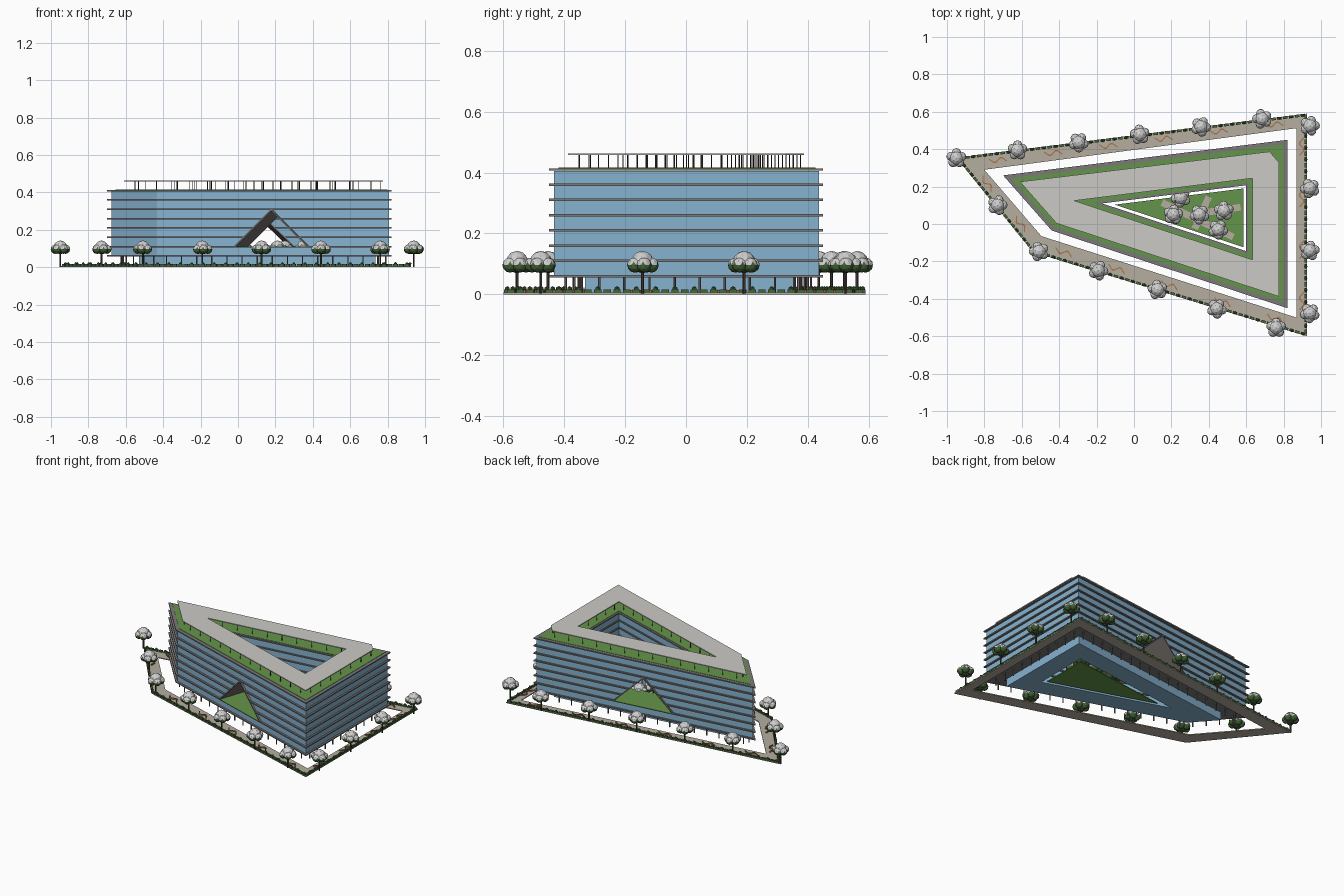
import bpy, bmesh, math
from mathutils import Vector, Matrix

if "Cube" in bpy.data.objects:
    bpy.data.objects.remove(bpy.data.objects["Cube"])


def material(name, *rgb):
    m = bpy.data.materials.new(name)
    m.use_nodes = True
    m.diffuse_color = (*rgb, 1)
    m.node_tree.nodes["Principled BSDF"].inputs["Base Color"].default_value = (*rgb, 1)
    return m


GLASS = material("blue glass", .24, .45, .63)
SLAB = material("dark grey slab", .2, .19, .19)
LINING = material("warm grey lining", .17, .15, .14)
CANOPY = material("pale grey canopy", .6, .59, .56)
LAWN = material("lawn green", .13, .3, .07)
PAVING = material("beige paving", .46, .42, .35)
LEAF = material("dark leaf green", .06, .13, .04)
BLOSSOM = material("pale crown grey", .62, .62, .62)
BARK = material("dark bark", .07, .05, .04)
BENCH = material("orange wood", .42, .17, .07)


def finish(name, bm, *mats):
    bmesh.ops.recalc_face_normals(bm, faces=bm.faces)
    mesh = bpy.data.meshes.new(name)
    bm.to_mesh(mesh)
    bm.free()
    for m in mats:
        mesh.materials.append(m)
    obj = bpy.data.objects.new(name, mesh)
    bpy.context.scene.collection.objects.link(obj)
    return obj


def inset(poly, d):
    """Move every edge of a counter-clockwise outline inward by d."""
    pts = [Vector(p) for p in poly]
    out = []
    for i, p in enumerate(pts):
        a = (p - pts[i - 1]).normalized()
        b = (pts[(i + 1) % len(pts)] - p).normalized()
        na, nb = Vector((-a.y, a.x)), Vector((-b.y, b.x))
        out.append(p + (na + nb) * d / (1 + na.dot(nb)))
    return out


def slab(bm, loops, z0, z1):
    """Extrude an outline, with optional holes, from z0 to z1."""
    edges = []
    for loop in loops:
        vs = [bm.verts.new((p[0], p[1], z0)) for p in loop]
        edges += [bm.edges.new((v, vs[i - 1])) for i, v in enumerate(vs)]
    r = bmesh.ops.triangle_fill(bm, edges=edges, use_beauty=True, normal=(0, 0, 1))
    faces = [g for g in r["geom"] if isinstance(g, bmesh.types.BMFace)]
    r = bmesh.ops.extrude_face_region(bm, geom=faces, use_keep_orig=True)
    top = [g for g in r["geom"] if isinstance(g, bmesh.types.BMVert)]
    bmesh.ops.translate(bm, verts=top, vec=(0, 0, z1 - z0))


def plate(name, loops, z0, z1, mat):
    bm = bmesh.new()
    slab(bm, loops, z0, z1)
    return finish(name, bm, mat)


def rod(bm, x, y, z0, z1, r, sides=6):
    bmesh.ops.create_cone(bm, cap_ends=True, segments=sides, radius1=r, radius2=r, depth=z1 - z0,
                          matrix=Matrix.Translation((x, y, (z0 + z1) / 2)))


def along(poly, step):
    """Evenly spaced points and directions on each edge of an outline."""
    for i, p in enumerate(poly):
        d = Vector(poly[(i + 1) % len(poly)]) - Vector(p)
        n = max(1, round(d.length / step))
        for k in range(n):
            yield Vector(p) + d * ((k + .5) / n), d.normalized()


OUTLINE = [(-.44, -.035), (.82, -.45), (.82, .45), (-.70, .26)]
COURT = [(-.17, .11), (.60, -.145), (.60, .207)]
KERB = [(-.54, -.15), (.925, -.60), (.925, .59), (-.95, .355)]
KERB_IN = [(-.495, -.065), (.868, -.50), (.868, .512), (-.80, .29)]

# Glass body, floor slabs and recessed ground floor
body = plate("glass_body", [inset(OUTLINE, .012), inset(COURT, -.008)], .06, .405, GLASS)
bm = bmesh.new()
for i in range(8):
    z = .06 + i * .05
    slab(bm, [OUTLINE, COURT], z - .004, z + .004)
floors = finish("floor_slabs", bm, SLAB)
plate("ground_floor", [inset(OUTLINE, .085), inset(COURT, -.008)], .003, .057, GLASS)

bm = bmesh.new()
for p, d in along(inset(OUTLINE, .03), .085):
    rod(bm, p.x, p.y, .002, .057, .004)
finish("ground_columns", bm, LINING)

# Triangular passages cut through the front and back wings
BASE, RISE, HALF, DEPTH = .106, .205, .215, .212


def prism(name, profile, origin, side, inward, a, b, mat):
    bm = bmesh.new()
    rows = [[bm.verts.new((*(origin + side * u + inward * t), z)) for u, z in profile]
            for t in (a, b)]
    n = len(profile)
    for row in rows:
        bm.faces.new(row)
    for i in range(n):
        bm.faces.new((rows[0][i - 1], rows[0][i], rows[1][i], rows[1][i - 1]))
    return finish(name, bm, mat)


cutters = []
for label, start, end, x in (("front", 0, 1, .178), ("back", 2, 3, .07)):
    p, q = Vector(OUTLINE[start]), Vector(OUTLINE[end])
    side = (q - p).normalized()
    inward = Vector((-side.y, side.x))
    origin = p + (q - p) * ((x - p.x) / (q.x - p.x))
    top = BASE + RISE
    cutters.append(prism(label + "_cutter", [(-HALF, BASE), (HALF, BASE), (0, top)],
                         origin, side, inward, -.03, .26, LINING))
    for s, word in ((-1, "start"), (1, "end")):
        prism(f"{label}_passage_{word}_wall",
              [(s * HALF, BASE), (0, top), (0, top - .01), (s * (HALF - .01), BASE)],
              origin, side, inward, 0, DEPTH, LINING)
    prism(label + "_passage_lawn",
          [(-HALF, BASE), (HALF, BASE), (HALF - .006, BASE + .005), (.006 - HALF, BASE + .005)],
          origin, side, inward, 0, DEPTH, LAWN)

for obj in (body, floors):
    for c in cutters:
        mod = obj.modifiers.new(c.name, "BOOLEAN")
        mod.operation, mod.solver, mod.object = "DIFFERENCE", "EXACT", c
bpy.context.view_layer.update()
graph = bpy.context.evaluated_depsgraph_get()
for obj in (body, floors):
    cut = bpy.data.meshes.new_from_object(obj.evaluated_get(graph))
    obj.modifiers.clear()
    obj.data = cut
for c in cutters:
    bpy.data.objects.remove(c)

# Planted roof, posts and canopy ring
plate("roof_lawn", [inset(OUTLINE, .022), inset(COURT, -.012)], .412, .416, LAWN)
edge = inset(OUTLINE, .045)
corner = edge[2]
canopy_outer = edge[:2] + [corner - Vector((0, .07)), corner - Vector((.05, .012))] + edge[3:]
plate("roof_canopy", [canopy_outer, inset(COURT, -.033)], .457, .463, CANOPY)
bm = bmesh.new()
for ring in (inset(OUTLINE, .06), inset(COURT, -.045)):
    for p, d in along(ring, .1):
        rod(bm, p.x, p.y, .414, .458, .002, 5)
finish("roof_posts", bm, BARK)

# Pavement ring, courtyard garden and its paths
plate("pavement", [KERB, KERB_IN], 0, .006, PAVING)
plate("garden_lawn", [inset(COURT, .015)], 0, .006, LAWN)
bm = bmesh.new()
for a, b in (((.15, .115), (.53, -.07)), ((.40, .145), (.325, -.025)), ((.37, .06), (.57, .09))):
    a, b = Vector(a), Vector(b)
    w = (b - a).orthogonal().normalized() * .018
    slab(bm, [[a + w, a - w, b - w, b + w]], .005, .009)
finish("garden_paths", bm, PAVING)

# Clipped hedge and round bushes on the outer kerb
hedge = bmesh.new()
for i, (p, d) in enumerate(along(inset(KERB, .006), .032)):
    turn = Matrix.Translation((p.x, p.y, .01)) @ Matrix.Rotation(math.atan2(d.y, d.x), 4, "Z")
    bmesh.ops.create_cube(hedge, size=1, matrix=turn @ Matrix.Diagonal((.024, .014, .012, 1)))
    if i % 2:
        bmesh.ops.create_icosphere(hedge, subdivisions=1, radius=.009,
                                   matrix=Matrix.Translation((p.x, p.y, .018)))
finish("kerb_hedge", hedge, LEAF)

# Wavy benches on the pavement
middle = [(Vector(a) + Vector(b)) / 2 for a, b in zip(KERB, KERB_IN)]
bm = bmesh.new()
for p, d in along(middle, .3):
    side = Vector((-d.y, d.x))
    line = [p + d * (t * .012) + side * (.012 * math.sin(t * 1.1)) for t in range(-4, 5)]
    w = side * .004
    slab(bm, [[q + w for q in line] + [q - w for q in reversed(line)]], .006, .014)
finish("wavy_benches", bm, BENCH)

# One tree shape, shared by the street and the courtyard
bm = bmesh.new()
lobes = [(0, 0, .106, .037)]
lobes += [(.029 * math.cos(a), .029 * math.sin(a), .096, .025)
          for a in (math.tau * k / 5 + .3 for k in range(5))]
for x, y, z, r in lobes:
    bmesh.ops.create_icosphere(bm, subdivisions=2, radius=r, matrix=Matrix.Translation((x, y, z)))
for f in bm.faces:
    f.material_index = 1 if f.calc_center_median().z > .1 else 0
old = set(bm.faces)
rod(bm, 0, 0, .002, .085, .005)
for f in set(bm.faces) - old:
    f.material_index = 2
tree = finish("tree", bm, LEAF, BLOSSOM, BARK)

spots = [(-.95 + .327 * k, .352 + .042 * k) for k in range(6)]
spots += [(.94, .525 - .334 * k) for k in range(4)]
spots += [(.76 - .317 * k, -.555 + .102 * k) for k in range(5)]
spots += [(-.73, .10), (.25, .14), (.21, .05), (.35, .05), (.48, .07), (.45, -.03)]
tree.location = (*spots[0], 0)
for i, (x, y) in enumerate(spots[1:]):
    copy = bpy.data.objects.new(f"tree_{i + 2}", tree.data)
    copy.location = (x, y, 0)
    copy.rotation_euler.z = i * .7
    bpy.context.scene.collection.objects.link(copy)
